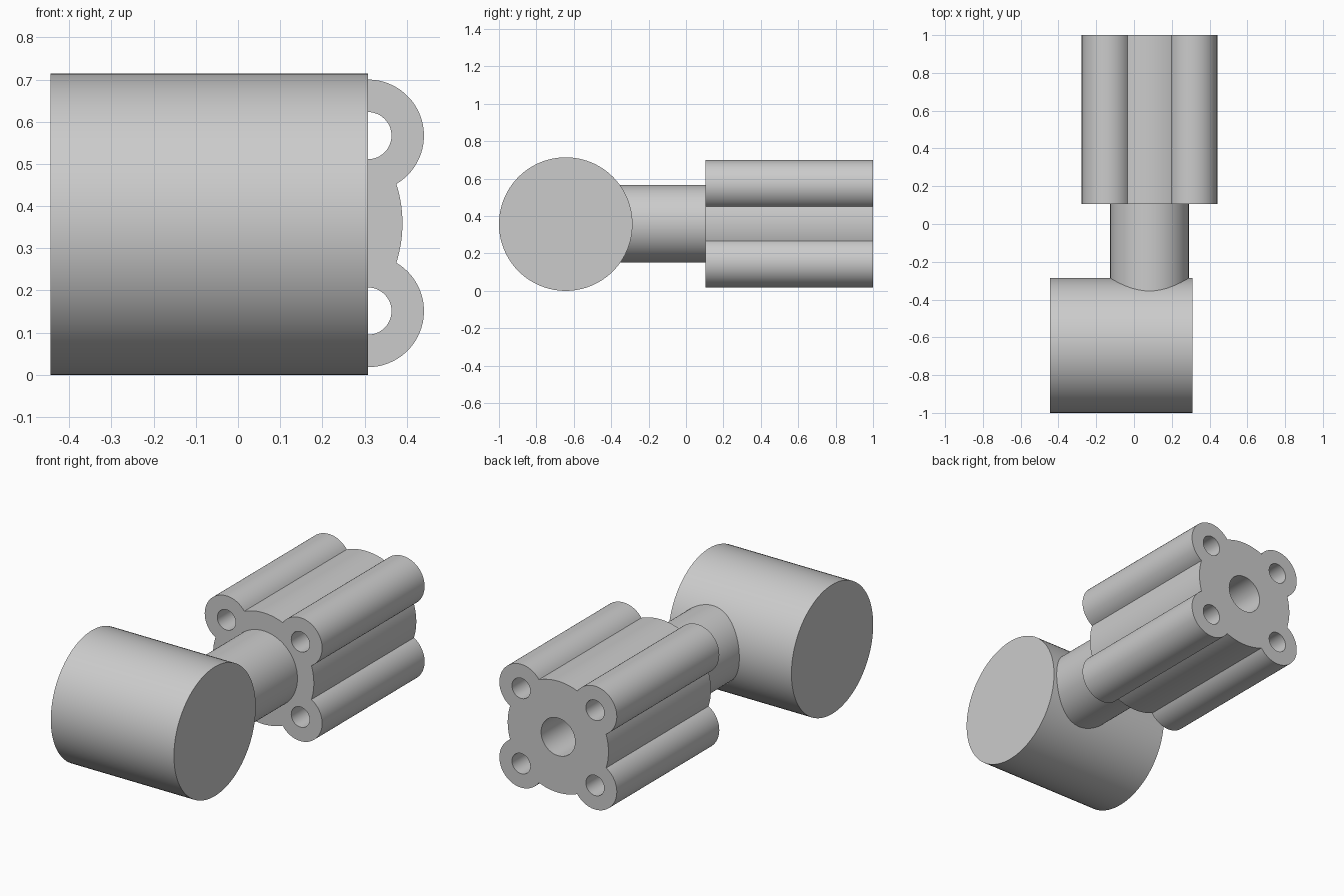
import bpy, bmesh
from math import pi, acos, atan2, cos, sin, hypot, radians

old = bpy.data.objects.get("Cube")
if old:
    bpy.data.objects.remove(old, do_unlink=True)

# One plain grey for every part
grey = bpy.data.materials.new("plain_grey")
grey.use_nodes = True
colour = (0.6, 0.6, 0.6, 1)
grey.diffuse_color = colour
grey.node_tree.nodes["Principled BSDF"].inputs["Base Color"].default_value = colour

AXIS_X, AXIS_Z = 0.082, 0.359
FLANGE_FRONT, FLANGE_BACK = 0.105, 1.0


def finish(obj, name):
    obj.name = obj.data.name = name
    obj.data.materials.clear()
    obj.data.materials.append(grey)
    bpy.ops.object.select_all(action='DESELECT')
    obj.select_set(True)
    bpy.context.view_layer.objects.active = obj
    bpy.ops.object.shade_smooth_by_angle(angle=radians(25))


def cylinder(name, radius, length, location, rotation):
    bpy.ops.mesh.primitive_cylinder_add(vertices=96, radius=radius, depth=length,
                                        location=location, rotation=rotation)
    finish(bpy.context.object, name)


def arc(cx, cy, radius, start, end, steps):
    return [(cx + radius * cos(start + (end - start) * i / steps),
             cy + radius * sin(start + (end - start) * i / steps))
            for i in range(steps)]


# Crosswise head and the neck running back from it
cylinder("cross_head", 0.357, 0.753, (-0.068, -0.643, 0.357), (0, pi / 2, 0))
neck_start = -0.6
cylinder("neck", 0.208, FLANGE_FRONT - neck_start,
         (AXIS_X, (FLANGE_FRONT + neck_start) / 2, AXIS_Z), (pi / 2, 0, 0))

# Outline of the block: a disc with four round lobes
CORE, LOBE, DX, DZ = 0.308, 0.133, 0.226, 0.208
reach = hypot(DX, DZ)
core_angle = acos((CORE**2 + reach**2 - LOBE**2) / (2 * CORE * reach))
lobe_angle = pi - acos((reach**2 + LOBE**2 - CORE**2) / (2 * reach * LOBE))
centres = [(DX, DZ), (-DX, DZ), (-DX, -DZ), (DX, -DZ)]
outline = []
for i, (x, z) in enumerate(centres):
    here = atan2(z, x)
    after = atan2(*reversed(centres[(i + 1) % 4]))
    if after < here:
        after += 2 * pi
    outline += arc(x, z, LOBE, here - lobe_angle, here + lobe_angle, 40)
    outline += arc(0, 0, CORE, here + core_angle, after - core_angle, 16)

# Bolt holes in the lobes and a central bore
loops = [outline, arc(0, 0, 0.104, 0, 2 * pi, 64)]
loops += [arc(x, z, 0.056, 0, 2 * pi, 48) for x, z in centres]

# Extrude the profile along the model's length
profile = bpy.data.curves.new("block_profile", 'CURVE')
profile.dimensions = '2D'
profile.fill_mode = 'BOTH'
profile.extrude = (FLANGE_BACK - FLANGE_FRONT) / 2
for loop in loops:
    spline = profile.splines.new('POLY')
    spline.points.add(len(loop) - 1)
    for point, (x, z) in zip(spline.points, loop):
        point.co = (x, z, 0, 1)
    spline.use_cyclic_u = True
helper = bpy.data.objects.new("block_profile", profile)
bpy.context.collection.objects.link(helper)
bpy.context.view_layer.update()
mesh = bpy.data.meshes.new_from_object(
    helper.evaluated_get(bpy.context.evaluated_depsgraph_get()))
bpy.data.objects.remove(helper, do_unlink=True)

# Weld the caps to the walls
bm = bmesh.new()
bm.from_mesh(mesh)
bmesh.ops.remove_doubles(bm, verts=bm.verts, dist=0.0001)
bmesh.ops.recalc_face_normals(bm, faces=bm.faces)
bm.to_mesh(mesh)
bm.free()

block = bpy.data.objects.new("lobed_block", mesh)
bpy.context.collection.objects.link(block)
block.location = (AXIS_X, (FLANGE_FRONT + FLANGE_BACK) / 2, AXIS_Z)
block.rotation_euler = (pi / 2, 0, 0)
finish(block, "lobed_block")
